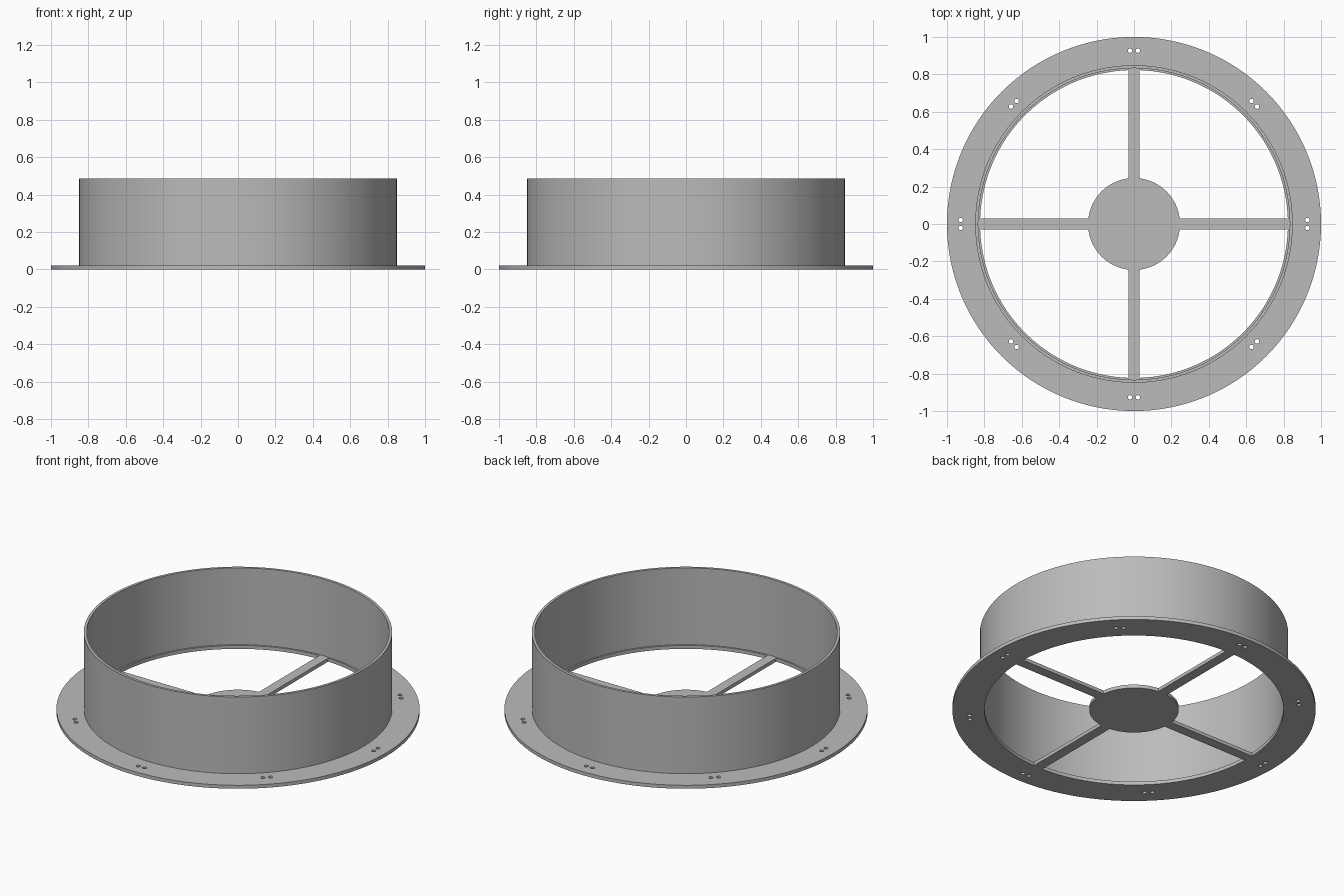
import bpy, bmesh
from math import cos, sin, pi, asin

cube = bpy.data.objects.get("Cube")
if cube:
    bpy.data.objects.remove(cube, do_unlink=True)

OUTER, OPENING, HUB = 1.0, 0.823, 0.246
TUBE_OUT, TUBE_IN = 0.849, 0.833
PLATE, HEIGHT, HALF_SPOKE = 0.021, 0.487, 0.03

grey = bpy.data.materials.new("plain grey")
grey.use_nodes = True
colour = (0.5, 0.5, 0.5, 1)
grey.diffuse_color = colour
grey.node_tree.nodes["Principled BSDF"].inputs["Base Color"].default_value = colour


def arc(radius, start, end, steps, cx=0, cy=0):
    """Points along an arc, both ends included."""
    angles = [start + (end - start) * i / steps for i in range(steps + 1)]
    return [(cx + radius * cos(a), cy + radius * sin(a)) for a in angles]


def circle(radius, steps, cx=0, cy=0):
    return arc(radius, 0, 2 * pi, steps, cx, cy)[:-1]


def extruded(name, loops, bottom, top):
    """Solid from an outline and its holes, as a mesh."""
    curve = bpy.data.curves.new(name, "CURVE")
    curve.dimensions = "2D"
    curve.fill_mode = "BOTH"
    curve.extrude = (top - bottom) / 2
    for loop in loops:
        spline = curve.splines.new("POLY")
        spline.points.add(len(loop) - 1)
        for point, (x, y) in zip(spline.points, loop):
            point.co = (x, y, 0, 1)
        spline.use_cyclic_u = True
    obj = bpy.data.objects.new(name, curve)
    bpy.context.collection.objects.link(obj)
    bpy.ops.object.select_all(action="DESELECT")
    obj.select_set(True)
    bpy.context.view_layer.objects.active = obj
    bpy.ops.object.convert(target="MESH")
    obj = bpy.context.object
    obj.name = name
    bm = bmesh.new()
    bm.from_mesh(obj.data)
    bmesh.ops.translate(bm, vec=(0, 0, (top + bottom) / 2), verts=bm.verts)
    bmesh.ops.remove_doubles(bm, verts=bm.verts, dist=0.0001)
    bmesh.ops.recalc_face_normals(bm, faces=bm.faces)
    bm.to_mesh(obj.data)
    bm.free()
    obj.data.materials.clear()
    obj.data.materials.append(grey)
    bpy.ops.object.shade_smooth_by_angle(angle=pi / 6)
    return obj


# Base plate: flange, four spokes and hub, cut out of one sheet
loops = [circle(OUTER, 128)]
for quarter in range(4):
    turn = quarter * pi / 2
    far, near = asin(HALF_SPOKE / OPENING), asin(HALF_SPOKE / HUB)
    loops.append(arc(OPENING, turn + far, turn + pi / 2 - far, 32)
                 + arc(HUB, turn + pi / 2 - near, turn + near, 16))

# Pairs of screw holes around the flange
for i in range(8):
    a = i * pi / 4
    r = 0.909 if i % 2 else 0.927
    for side in (-0.021, 0.021):
        loops.append(circle(0.012, 16, r * cos(a) - side * sin(a),
                            r * sin(a) + side * cos(a)))
extruded("base_plate", loops, 0, PLATE)

# Upright tube standing on the flange
extruded("tube_wall", [circle(TUBE_OUT, 128), circle(TUBE_IN, 128)], PLATE, HEIGHT)
